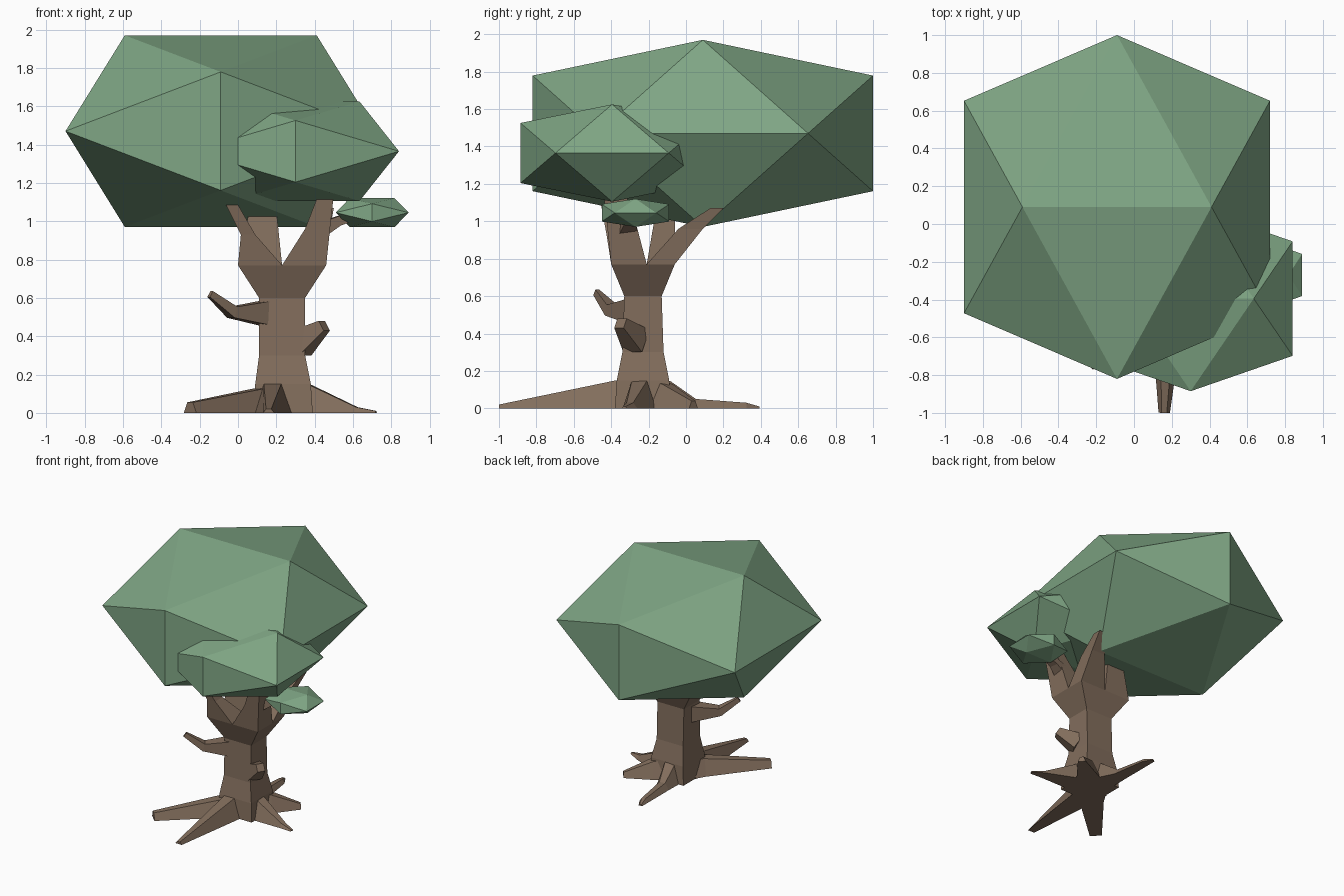
import bpy, bmesh, math
from mathutils import Vector

cube = bpy.data.objects.get("Cube")
if cube:
    bpy.data.objects.remove(cube, do_unlink=True)


def material(name, rgb):
    m = bpy.data.materials.new(name)
    m.use_nodes = True
    m.diffuse_color = (*rgb, 1)
    bsdf = m.node_tree.nodes["Principled BSDF"]
    bsdf.inputs["Base Color"].default_value = (*rgb, 1)
    bsdf.inputs["Roughness"].default_value = 0.9
    return m


LEAF = material("leaf_green", (0.215, 0.385, 0.235))
BARK = material("bark_brown", (0.225, 0.155, 0.108))


def finish(name, bm, mat):
    bmesh.ops.recalc_face_normals(bm, faces=bm.faces[:])
    me = bpy.data.meshes.new(name)
    bm.to_mesh(me)
    bm.free()
    me.materials.append(mat)
    ob = bpy.data.objects.new(name, me)
    bpy.context.collection.objects.link(ob)
    return ob


def loft(name, rings):
    """Skin a list of four-cornered rings and cap both ends."""
    bm = bmesh.new()
    rows = [[bm.verts.new(p) for p in ring] for ring in rings]
    for a, b in zip(rows, rows[1:]):
        for i in range(4):
            j = (i + 1) % 4
            bm.faces.new((a[i], a[j], b[j], b[i]))
    bm.faces.new(rows[0])
    bm.faces.new(rows[-1])
    return finish(name, bm, BARK)


def level_ring(x0, x1, y0, y1, z):
    return [(x0, y0, z), (x1, y0, z), (x1, y1, z), (x0, y1, z)]


def tangents(points):
    n = len(points) - 1
    return [(points[min(i + 1, n)] - points[max(i - 1, 0)]).normalized()
            for i in range(n + 1)]


def twig(name, path):
    """Square tube along (x, y, z, half width, half height) points."""
    pts = [Vector(p[:3]) for p in path]
    rings = []
    for p, t, (_, _, _, w, h) in zip(pts, tangents(pts), path):
        side = Vector((-t.y, t.x, 0)).normalized()
        up = t.cross(side)
        rings.append([p + side * w * a + up * h * b
                      for a, b in ((-1, -1), (1, -1), (1, 1), (-1, 1))])
    return loft(name, rings)


def root(name, path):
    """Ridge lying on the ground along (x, y, half width, height) points."""
    pts = [Vector((p[0], p[1], 0)) for p in path]
    rings = []
    for p, t, (_, _, w, h) in zip(pts, tangents(pts), path):
        side = Vector((-t.y, t.x, 0))
        rings.append([p - side * w, p + side * w,
                      p + side * w * 0.45 + Vector((0, 0, h)),
                      p - side * w * 0.45 + Vector((0, 0, h))])
    return loft(name, rings)


def canopy(name, centre, half):
    """Stretched icosahedron with the given half extents."""
    g = (math.sqrt(5) - 1) / 2
    bm = bmesh.new()
    for a in (-1, 1):
        for b in (-g, g):
            for p in ((a, b, 0), (0, a, b), (b, 0, a)):
                bm.verts.new([c + h * q for c, h, q in zip(centre, half, p)])
    bmesh.ops.convex_hull(bm, input=bm.verts[:])
    return finish(name, bm, LEAF)


# Foliage
canopy("main_canopy", (-0.09, 0.09, 1.47), (0.81, 0.91, 0.50))
canopy("side_canopy", (0.30, -0.395, 1.365), (0.54, 0.49, 0.26))
canopy("small_canopy", (0.70, -0.27, 1.045), (0.19, 0.18, 0.075))

# Trunk, flared at the foot and at the crown
loft("trunk", [
    level_ring(0.08, 0.39, -0.38, -0.08, 0.0),
    level_ring(0.09, 0.38, -0.37, -0.09, 0.15),
    level_ring(0.11, 0.35, -0.34, -0.12, 0.30),
    level_ring(0.11, 0.35, -0.33, -0.13, 0.60),
    level_ring(0.00, 0.46, -0.40, -0.06, 0.77),
])

# Four boughs, one from each quarter of the crown
XM, YM, Z = 0.23, -0.21, 0.77
loft("bough_front_right", [level_ring(0.0, XM, -0.40, YM, Z),
                           level_ring(0.015, 0.09, -0.425, -0.33, 0.93),
                           level_ring(-0.08, -0.02, -0.46, -0.40, 1.12)])
loft("bough_back_right", [level_ring(0.0, XM, YM, -0.06, Z),
                          level_ring(0.06, 0.20, -0.16, -0.06, 1.06)])
loft("bough_front_left", [level_ring(XM, 0.46, -0.40, YM, Z),
                          level_ring(0.35, 0.48, -0.42, -0.26, 0.96),
                          level_ring(0.42, 0.50, -0.44, -0.32, 1.14)])
loft("bough_back_left", [level_ring(XM, 0.46, YM, -0.06, Z),
                         level_ring(0.36, 0.48, -0.04, 0.09, 0.96),
                         level_ring(0.44, 0.50, 0.13, 0.20, 1.07)])

# Twigs
twig("small_canopy_twig", [(0.42, -0.32, 0.95, 0.05, 0.04),
                           (0.52, -0.30, 1.00, 0.035, 0.025),
                           (0.64, -0.28, 1.04, 0.02, 0.02)])
twig("right_twig", [(0.15, -0.27, 0.52, 0.06, 0.065),
                    (-0.03, -0.40, 0.525, 0.035, 0.03),
                    (-0.145, -0.48, 0.62, 0.012, 0.018)])
twig("left_stub", [(0.32, -0.265, 0.36, 0.06, 0.07),
                   (0.45, -0.35, 0.455, 0.03, 0.03)])

# Roots
root("root_front", [(0.20, -0.25, 0.13, 0.15), (0.18, -0.37, 0.10, 0.15),
                    (0.16, -1.0, 0.03, 0.02)])
root("root_front_right", [(0.19, -0.26, 0.11, 0.14), (0.10, -0.37, 0.09, 0.125),
                          (-0.25, -0.74, 0.045, 0.055)])
root("root_left", [(0.25, -0.24, 0.11, 0.15), (0.38, -0.25, 0.09, 0.145),
                   (0.62, -0.30, 0.04, 0.03), (0.72, -0.33, 0.015, 0.01)])
root("root_back_left", [(0.28, -0.17, 0.10, 0.15), (0.37, -0.10, 0.08, 0.13),
                        (0.54, 0.04, 0.03, 0.04)])
root("root_back", [(0.22, -0.17, 0.11, 0.15), (0.21, -0.09, 0.09, 0.145),
                   (0.18, 0.05, 0.055, 0.05), (0.16, 0.32, 0.035, 0.03),
                   (0.14, 0.39, 0.015, 0.01)])
